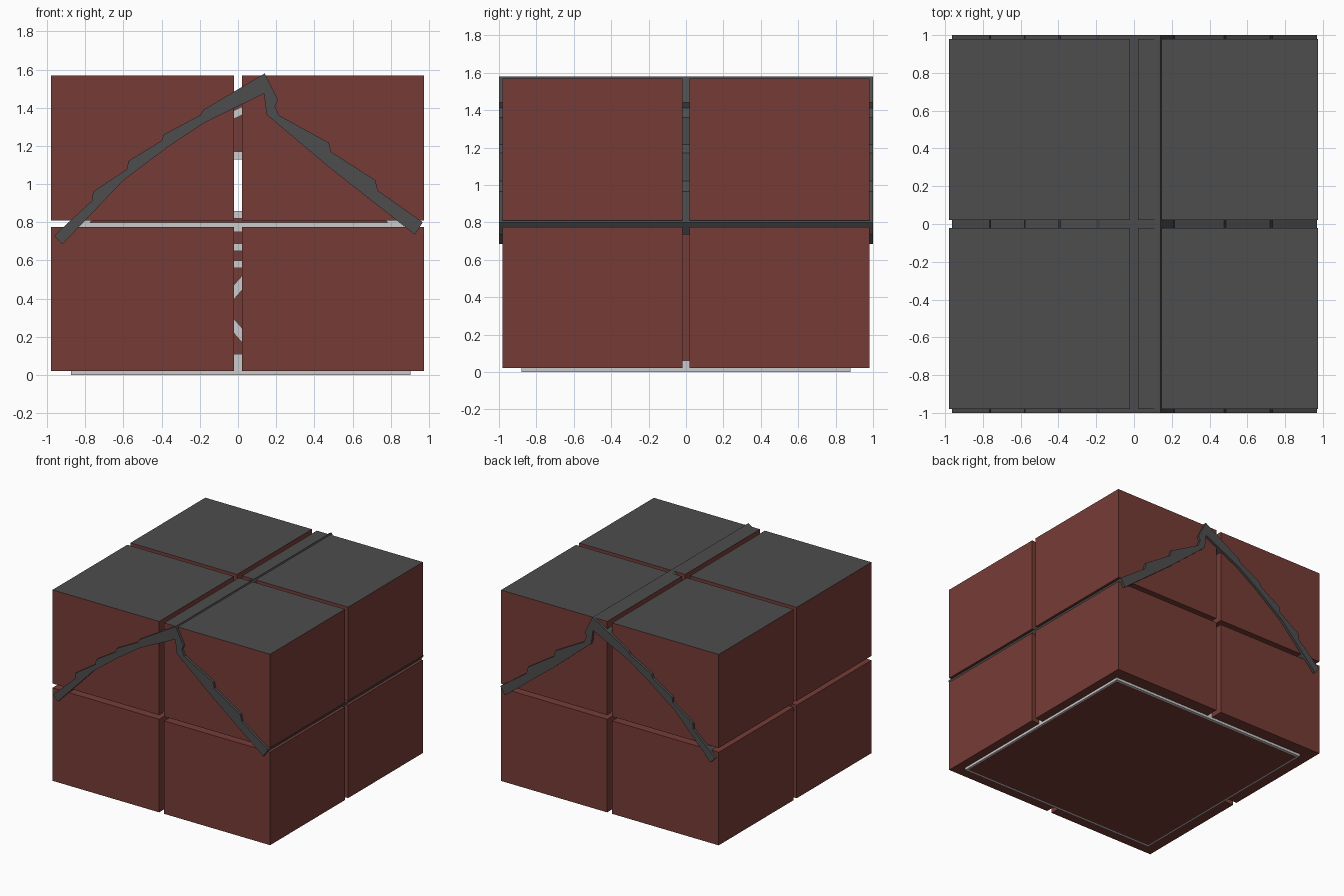
import bpy, bmesh
from math import atan2, hypot
from mathutils import Matrix

if "Cube" in bpy.data.objects:
    bpy.data.objects.remove(bpy.data.objects["Cube"])


def material(name, rgb):
    m = bpy.data.materials.new(name)
    m.diffuse_color = (*rgb, 1)
    m.use_nodes = True
    m.node_tree.nodes["Principled BSDF"].inputs["Base Color"].default_value = m.diffuse_color
    return m


RED = material("barn_red", (0.18, 0.045, 0.037))
GREY = material("roof_grey", (0.075, 0.075, 0.075))


def finish(name, bm, mats):
    bmesh.ops.recalc_face_normals(bm, faces=bm.faces)
    me = bpy.data.meshes.new(name)
    bm.to_mesh(me)
    bm.free()
    for m in mats:
        me.materials.append(m)
    ob = bpy.data.objects.new(name, me)
    bpy.context.collection.objects.link(ob)
    return ob


def box(name, x, y, z, mats=(), grey_top=False):
    bm = bmesh.new()
    bmesh.ops.create_cube(bm, size=1)
    for v in bm.verts:
        v.co = [(a + b) / 2 + c * (b - a) for c, (a, b) in zip(v.co, (x, y, z))]
    bm.normal_update()
    if grey_top:
        for f in bm.faces:
            if f.normal.z > 0.9:
                f.material_index = 1
    return finish(name, bm, mats)


def extrude_y(name, pts, y0, y1, mats):
    bm = bmesh.new()
    f = bm.faces.new([bm.verts.new((x, y0, z)) for x, z in pts])
    r = bmesh.ops.extrude_face_region(bm, geom=[f])
    verts = [g for g in r["geom"] if isinstance(g, bmesh.types.BMVert)]
    bmesh.ops.translate(bm, verts=verts, vec=(0, y1 - y0, 0))
    return finish(name, bm, mats)


def bar(name, a, b, width, y0, y1):
    # straight plank between two points in the x-z plane
    dx, dz = b[0] - a[0], b[1] - a[1]
    ln = hypot(dx, dz)
    ob = box(name, (-ln / 2, ln / 2), (y0, y1), (-width / 2, width / 2))
    ob.data.transform(Matrix.Translation(((a[0] + b[0]) / 2, 0, (a[1] + b[1]) / 2))
                      @ Matrix.Rotation(-atan2(dz, dx), 4, 'Y'))
    return ob


# eight outer blocks, the upper ones with grey tops
for lvl, z in (("lower", (0.02, 0.775)), ("upper", (0.81, 1.57))):
    for sx, x in (("left", (-0.98, -0.022)), ("right", (0.022, 0.975))):
        for sy, y in (("front", (-0.98, -0.02)), ("back", (0.02, 0.98))):
            box(f"{lvl}_{sx}_{sy}_block", x, y, z, (RED, GREY), lvl == "upper")

# stepped, lopsided roof
outer = [(-0.963, 0.73), (-0.764, 0.914), (-0.76, 0.96), (-0.58, 1.08), (-0.576, 1.12),
         (-0.40, 1.228), (-0.39, 1.26), (-0.20, 1.36), (-0.18, 1.39), (0.14, 1.58),
         (0.21, 1.44), (0.194, 1.41), (0.215, 1.36), (0.476, 1.217), (0.487, 1.17),
         (0.72, 1.02), (0.733, 0.966), (0.968, 0.80)]
inner = [(0.927, 0.735), (0.48, 1.086), (0.15, 1.364), (0.136, 1.474),
         (-0.18, 1.32), (-0.366, 1.196), (-0.60, 1.02), (-0.92, 0.685)]
extrude_y("roof", outer + inner, -1, 1, (GREY,))

# hollow barn: gable walls with a loft opening, side walls and floor
gable = [(-0.86, 0.0), (0.89, 0.0), (0.89, 0.76)] + inner[1:7] + [(-0.86, 0.745)]
cutter = box("loft_cutter", (-0.13, 0.13), (-2, 2), (0.86, 1.13))
cutter.hide_render = True
cutter.hide_viewport = True
for side, s in (("front", -1), ("back", 1)):
    wall = extrude_y(f"{side}_wall", gable, s * 0.82, s * 0.86, (RED,))
    mod = wall.modifiers.new("loft_opening", 'BOOLEAN')
    mod.operation = 'DIFFERENCE'
    mod.solver = 'EXACT'
    mod.object = cutter
box("left_wall", (-0.86, -0.82), (-0.82, 0.82), (0, 0.73), (RED,))
box("right_wall", (0.85, 0.89), (-0.82, 0.82), (0, 0.75), (RED,))
box("floor", (-0.82, 0.85), (-0.82, 0.82), (0, 0.02), (RED,))

# pale trim on both gable ends
for side, s in (("front", -1), ("back", 1)):
    y0, y1 = sorted((s * 0.86, s * 0.88))
    box(f"{side}_base_trim", (-0.875, 0.905), (y0, y1), (0, 0.11))
    box(f"{side}_eave_trim", (-0.84, 0.87), (y0, y1), (0.75, 0.80))
    box(f"{side}_loft_sill", (-0.16, 0.16), (y0, y1), (0.82, 0.86))
    box(f"{side}_loft_lintel", (-0.16, 0.16), (y0, y1), (1.13, 1.17))
    for n, x in (("left", -0.16), ("right", 0.13)):
        box(f"{side}_loft_{n}_jamb", (x, x + 0.03), (y0, y1), (0.86, 1.13))
    box(f"{side}_door_track", (-0.40, 0.40), (y0, y1), (0.65, 0.69))
    box(f"{side}_door_rail", (-0.34, 0.14), (y0, y1), (0.56, 0.60))
    for n, x in (("left", -0.34), ("right", 0.10)):
        box(f"{side}_door_{n}_stile", (x, x + 0.04), (y0, y1), (0.11, 0.56))
    bar(f"{side}_door_brace_up", (-0.29, 0.13), (0.09, 0.56), 0.05, y0, y1)
    bar(f"{side}_door_brace_down", (-0.29, 0.56), (0.09, 0.13), 0.05, y0, y1)
    for n, x in (("left", -0.875), ("right", 0.865)):
        box(f"{side}_{n}_corner_trim", (x, x + 0.04), (y0, y1), (0.11, 0.74))
    bar(f"{side}_left_gable_trim", (-0.82, 0.79), (-0.18, 1.30), 0.04, y0, y1)
    bar(f"{side}_peak_trim", (-0.18, 1.29), (0.12, 1.43), 0.04, y0, y1)
    bar(f"{side}_right_gable_trim", (0.84, 0.78), (0.17, 1.33), 0.04, y0, y1)

# base trim along the sides
box("left_base_trim", (-0.875, -0.86), (-0.86, 0.86), (0, 0.06))
box("right_base_trim", (0.89, 0.905), (-0.86, 0.86), (0, 0.06))
